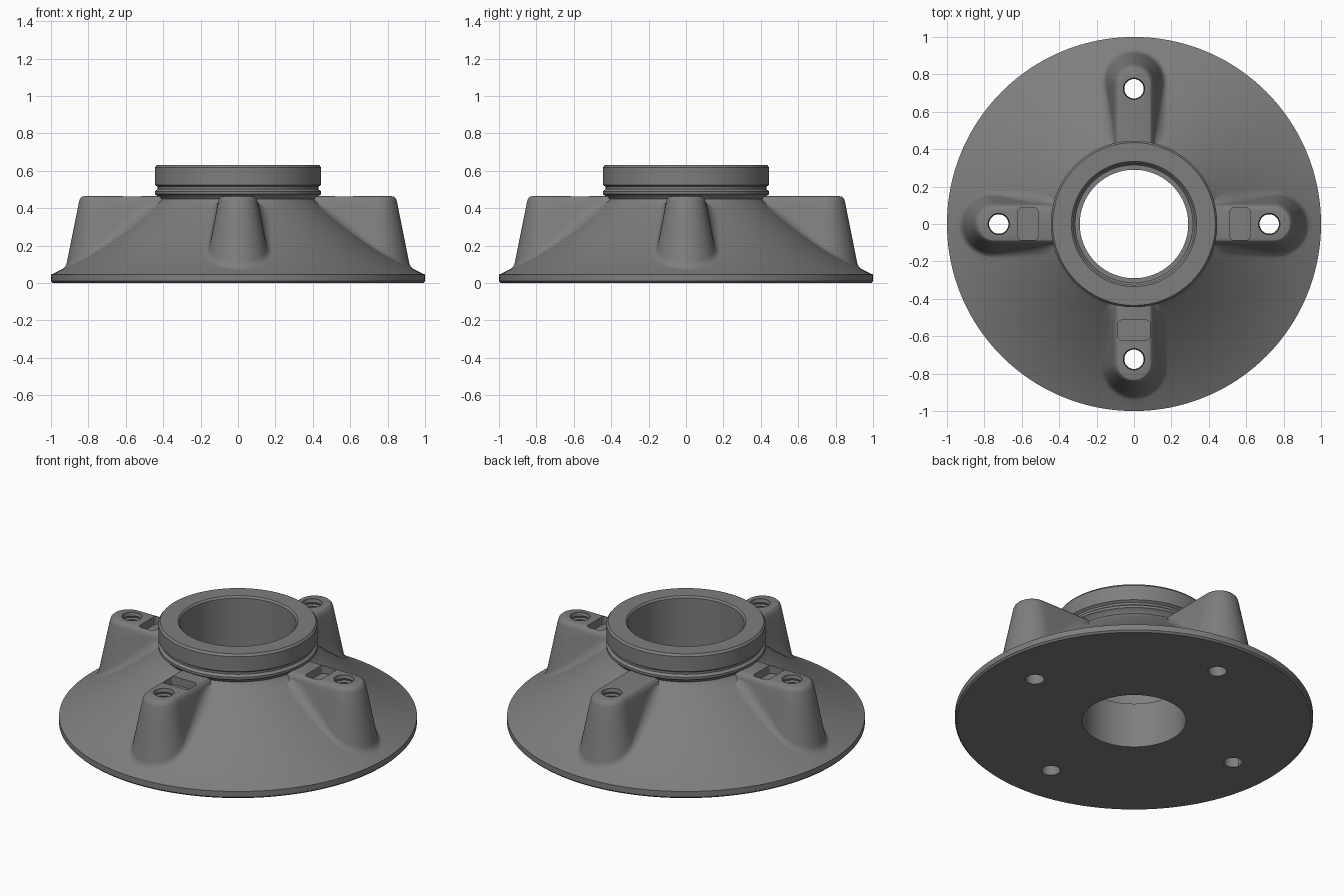
import bpy, bmesh
from math import sin, cos, pi
from mathutils import Matrix, Vector

old = bpy.data.objects.get("Cube")
if old:
    bpy.data.objects.remove(old, do_unlink=True)

# Single cast metal grey
grey = bpy.data.materials.new("cast_grey")
grey.use_nodes = True
colour = (0.21, 0.21, 0.21, 1)
grey.diffuse_color = colour
grey.node_tree.nodes["Principled BSDF"].inputs["Base Color"].default_value = colour


def make_object(name, bm):
    bmesh.ops.recalc_face_normals(bm, faces=bm.faces)
    mesh = bpy.data.meshes.new(name)
    bm.to_mesh(mesh)
    bm.free()
    mesh.materials.append(grey)
    obj = bpy.data.objects.new(name, mesh)
    bpy.context.collection.objects.link(obj)
    return obj


def loft(name, rows, ring=False):
    """Skin cyclic rows of points; close into a ring or cap both ends."""
    bm = bmesh.new()
    rows = [[bm.verts.new(p) for p in row] for row in rows]
    pairs = list(zip(rows, rows[1:]))
    if ring:
        pairs.append((rows[-1], rows[0]))
    else:
        bm.faces.new(rows[0])
        bm.faces.new(rows[-1])
    for a, b in pairs:
        for i in range(len(a)):
            j = (i + 1) % len(a)
            bm.faces.new((a[i], a[j], b[j], b[i]))
    return make_object(name, bm)


def lathe(name, profile, sides, ring=False):
    turns = [2 * pi * i / sides for i in range(sides)]
    return loft(name, [[(r * cos(a), r * sin(a), z) for a in turns] for r, z in profile], ring)


def combine(target, tool, operation):
    """Apply a boolean and discard the tool."""
    tool.hide_render = True
    mod = target.modifiers.new(operation.lower(), "BOOLEAN")
    mod.operation = operation
    mod.solver = "EXACT"
    mod.object = tool
    bpy.context.view_layer.objects.active = target
    bpy.ops.object.modifier_apply(modifier=mod.name)
    bpy.data.objects.remove(tool, do_unlink=True)


def cone_height(r):
    t = min((1 - r) / 0.58, 1.0)
    return 0.045 + 0.26 * t + 0.14 * t * t


# Flange cone, grooved collar and stepped bore in one turned profile
profile = [(1 - 0.575 * i / 16, cone_height(1 - 0.575 * i / 16)) for i in range(17)]
profile += [(0.42, 0.45), (0.43, 0.465), (0.445, 0.475), (0.445, 0.49), (0.43, 0.502),
            (0.43, 0.515), (0.445, 0.525), (0.445, 0.617), (0.435, 0.63),
            (0.335, 0.63), (0.325, 0.62), (0.325, 0.29), (0.315, 0.278),
            (0.29, 0.278), (0.29, 0), (0.99, 0), (1, 0.01)]
body = lathe("flange_body", profile, 160, ring=True)

# Boss outline: two straight sides joined by a round outer end
HUB, END, TOP = 0.38, 0.745, 0.465
side = [HUB + (END - HUB) * i / 12 for i in range(12)]
outline = [(Vector((x, 0, 0)), Vector((0, -1, 0))) for x in side]
outline += [(Vector((END, 0, 0)), Vector((sin(a), -cos(a), 0)))
            for a in [pi * i / 24 for i in range(25)]]
outline += [(Vector((x, 0, 0)), Vector((0, 1, 0))) for x in reversed(side)]


def boss_column(centre, normal):
    """Section from rounded top edge down the drafted wall to the foot fillet."""
    def ground(off):
        return cone_height((centre + normal * off).length)

    def wall(z):
        return 0.105 + (0.435 - z) * 0.2

    foot = 0.15
    for _ in range(12):
        foot = wall(min(ground(foot), 0.425))
    base = min(ground(foot), 0.425)
    outer = max(foot + 0.025, 0.19)
    start = min(base + (outer - foot) * 1.2, 0.432)
    section = [(0.075, TOP), (0.089, 0.461), (0.099, 0.451), (0.105, 0.435)]
    section += [(wall(z), z) for z in [0.435 + (start - 0.435) * i / 4 for i in range(1, 5)]]
    for i in range(1, 9):
        t = i / 8
        u = 1 - t
        off = u * u * wall(start) + 2 * u * t * foot + t * t * outer
        z = u * u * start + 2 * u * t * base + t * t * (ground(outer) - 0.002)
        section.append((off, z))
    section.append((outer, ground(outer) - 0.03))
    return [centre + normal * off + Vector((0, 0, z)) for off, z in section]


columns = [boss_column(c, n) for c, n in outline]
rows = list(zip(*columns))
spins = [Matrix.Rotation(i * pi / 2, 4, "Z") for i in range(4)]

# Four bosses merged into the cone
for spin in spins:
    boss = loft("boss", rows)
    boss.data.transform(spin)
    combine(body, boss, "UNION")

# Threaded through holes, one in each boss
thread = [(0.052, -0.05), (0.052, 0.1)]
for i in range(15):
    z = 0.11 + i * 0.023
    thread += [(0.058, z), (0.053, z + 0.0115)]
thread += [(0.057, 0.458), (0.057, 0.55)]
for spin in spins:
    hole = lathe("hole_cutter", thread, 32)
    hole.data.transform(spin @ Matrix.Translation((0.723, 0, 0)))
    combine(body, hole, "DIFFERENCE")

# Rounded pockets on the bosses, all but the back one
for index in (0, 2, 3):
    bm = bmesh.new()
    bmesh.ops.create_cube(bm, size=1, matrix=Matrix.Diagonal((0.105, 0.172, 0.1, 1)))
    upright = [e for e in bm.edges if abs(e.verts[0].co.z - e.verts[1].co.z) > 0.05]
    bmesh.ops.bevel(bm, geom=upright, offset=0.018, segments=4, profile=0.5, affect="EDGES")
    pocket = make_object("pocket_cutter", bm)
    pocket.data.transform(spins[index] @ Matrix.Translation((0.567, 0, 0.465)))
    combine(body, pocket, "DIFFERENCE")

bpy.ops.object.select_all(action="DESELECT")
body.select_set(True)
bpy.context.view_layer.objects.active = body
bpy.ops.object.shade_smooth_by_angle(angle=0.5)
